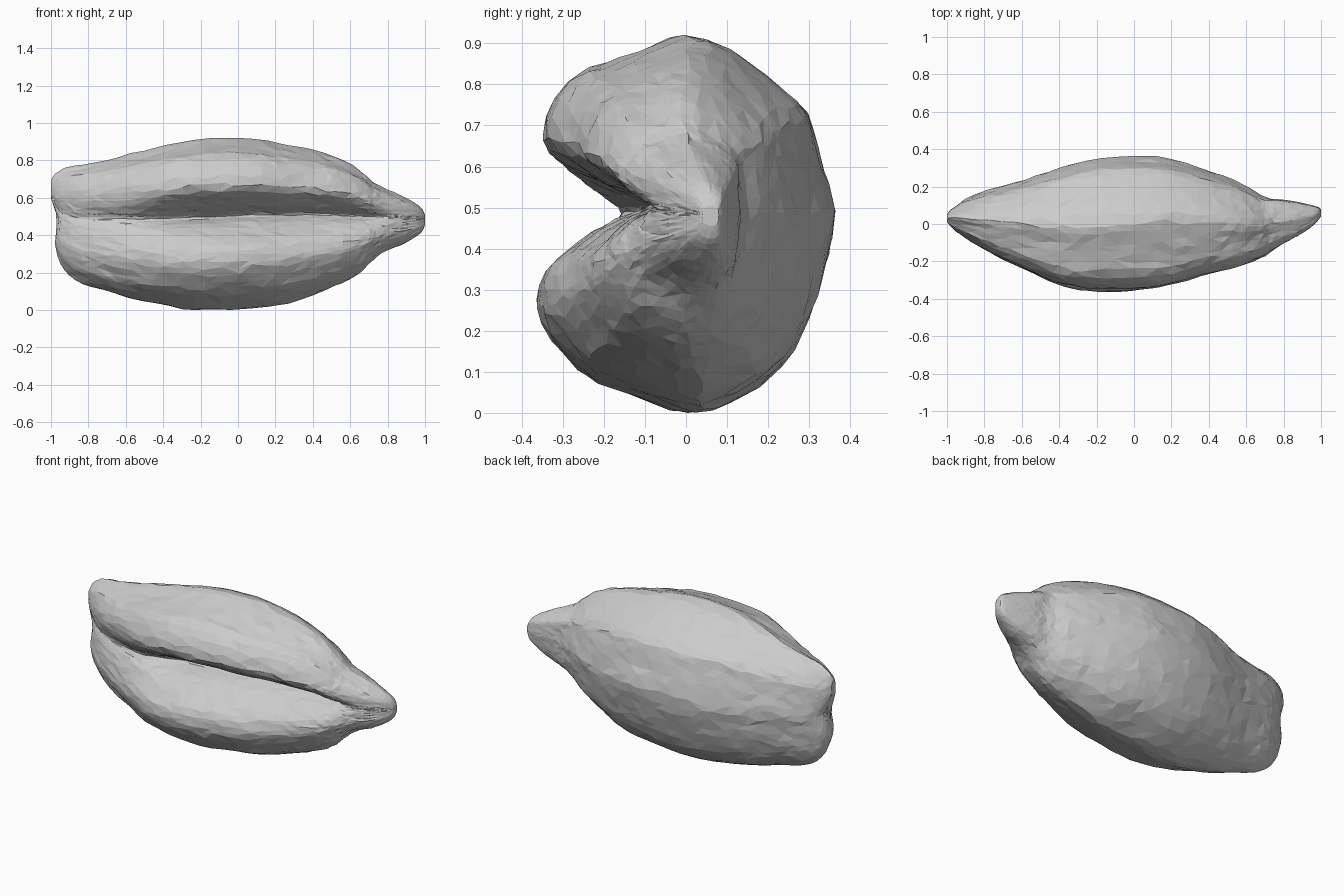
import bpy, bmesh, random
from mathutils import Vector, noise

if "Cube" in bpy.data.objects:
    bpy.data.objects.remove(bpy.data.objects["Cube"])

random.seed(4)

# Cross-section (y, z) at the middle, from the top round the back, bottom, lower lip, crease, upper lip
section = [(0, .92), (.1, .885), (.19, .82), (.285, .745), (.31, .68), (.335, .58), (.36, .48),
           (.34, .38), (.312, .27), (.27, .17), (.2, .08), (.1, .02), (0, 0), (-.11, .035),
           (-.24, .088), (-.3, .15), (-.35, .22), (-.36, .28), (-.34, .34), (-.28, .40),
           (-.21, .45), (-.13, .485), (-.09, .505), (-.13, .53), (-.2, .555), (-.28, .60),
           (-.345, .655), (-.335, .74), (-.27, .825), (-.19, .855), (-.1, .885)]
LOWER_LIP, UPPER_LIP = 17, 26

# Stations along the seed: x, bottom, top, front, back, crease depth
stations = [(-1.0, .58, .69, .01, .05, .1), (-.985, .40, .72, -.01, .075, .2),
            (-.96, .27, .74, -.035, .10, .3), (-.91, .195, .765, -.07, .13, .35),
            (-.83, .14, .78, -.12, .165, .38), (-.7, .10, .805, -.19, .205, .4),
            (-.55, .055, .84, -.26, .25, .5), (-.4, .025, .875, -.325, .30, .8),
            (-.25, .005, .905, -.355, .34, 1), (-.08, .0, .92, -.36, .362, 1),
            (.1, .015, .915, -.345, .36, 1), (.25, .035, .89, -.31, .335, 1),
            (.4, .08, .86, -.27, .285, 1), (.52, .125, .82, -.24, .24, 1),
            (.62, .18, .77, -.205, .195, .95), (.69, .235, .715, -.175, .15, .85),
            (.74, .285, .675, -.14, .135, .6), (.80, .32, .645, -.105, .13, .25),
            (.88, .35, .61, -.06, .115, 0), (.95, .39, .57, -.015, .10, 0),
            (.985, .42, .54, .02, .09, 0), (1.0, .455, .505, .04, .08, 0)]


def spline(points, t, closed=False):
    """Catmull-Rom value at index position t."""
    n, i = len(points), int(t)
    f = t - i
    pick = lambda k: points[k % n] if closed else points[max(0, min(n - 1, k))]
    a, b, c, d = (pick(i + k) for k in (-1, 0, 1, 2))
    return [.5 * (2 * q + (r - p) * f + (2 * p - 5 * q + 4 * r - s) * f * f
                  + (3 * q - p - 3 * r + s) * f ** 3) for p, q, r, s in zip(a, b, c, d)]


def skin_point(s, t):
    """Point on the seed at station s and section position t."""
    x, low, high, front, back, crease = spline(stations, s)
    y, z = spline(section, t % len(section), True)
    y, z = y / .36, (z - .46) / .46
    if LOWER_LIP <= t <= UPPER_LIP:
        y = -.97 + (y + .97) * crease
    # The stem nub has a squarer back than the body
    if x > .66 and y > 0:
        square = (y * y + z * z) ** .5 / (y ** 3 + abs(z) ** 3) ** (1 / 3)
        square = 1 + (square - 1) * min(1, (x - .66) / .08)
        y, z = min(1, y * square), max(-1, min(1, z * square))
    p = Vector((x, (front + back) / 2 + y * (back - front) / 2,
                (low + high) / 2 + z * (high - low) / 2))
    # Left end face is dented between its two lobes
    if x < -.9:
        p.x += .035 * (-.9 - x) / .1 * max(0, 1 - abs(p.z - .48) / .12)
    return p


# Seed body: lofted rings with an uneven, faceted skin
RINGS, SIDES = 48, 58
bm = bmesh.new()
rings = []
for i in range(RINGS):
    ring = []
    edge = i in (0, RINGS - 1)
    for j in range(SIDES):
        s = (len(stations) - 1) * i / (RINGS - 1)
        rough = 0 if edge else min(1, s / 5, (len(stations) - 1 - s) / 5)
        s += random.uniform(-.14, .14) * rough
        t = (j + random.uniform(-.3, .3) * rough) * len(section) / SIDES
        p = skin_point(s, t % len(section))
        bump = noise.noise_vector(Vector((p.x * 4, p.y * 9, p.z * 9))) * .007
        grain = Vector([random.uniform(-.003, .003) for _ in range(3)])
        ring.append(bm.verts.new(p + (bump + grain) * rough))
    rings.append(ring)
for a, b in zip(rings, rings[1:]):
    for j in range(SIDES):
        k = (j + 1) % SIDES
        bm.faces.new((a[j], a[k], b[k], b[j]))
bm.faces.new(rings[0])
bm.faces.new(rings[-1])
bmesh.ops.triangulate(bm, faces=bm.faces[:])
bmesh.ops.recalc_face_normals(bm, faces=bm.faces[:])

# Rest the seed on the ground
lift = min(v.co.z for v in bm.verts)
for v in bm.verts:
    v.co.z -= lift
mesh = bpy.data.meshes.new("seed_grain")
bm.to_mesh(mesh)
bm.free()
bpy.context.collection.objects.link(bpy.data.objects.new("seed_grain", mesh))
